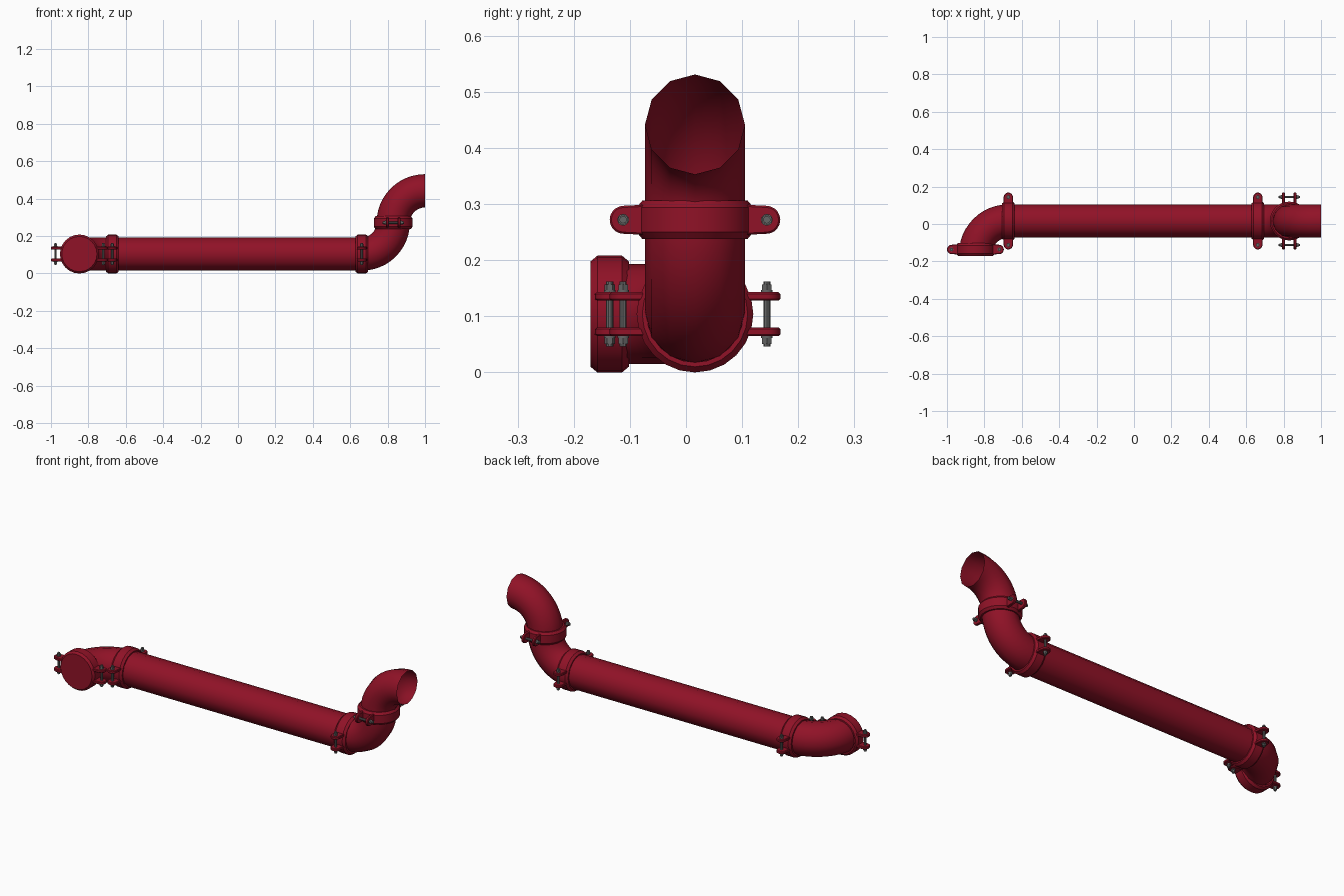
import bpy, bmesh, math
from mathutils import Vector, Matrix

if "Cube" in bpy.data.objects:
    bpy.data.objects.remove(bpy.data.objects["Cube"])

X, Y, Z = Vector((1, 0, 0)), Vector((0, 1, 0)), Vector((0, 0, 1))
CY, CZ, R = 0.016, 0.104, 0.089      # pipe centre line and radius


def material(name, rgb):
    m = bpy.data.materials.new(name)
    m.diffuse_color = (*rgb, 1)
    m.use_nodes = True
    m.node_tree.nodes["Principled BSDF"].inputs["Base Color"].default_value = m.diffuse_color
    return m


RED = material("pipe red", (0.28, 0.006, 0.020))
GREY = material("bolt grey", (0.13, 0.13, 0.13))


def finish(name, bm, mat, angle=35):
    bmesh.ops.recalc_face_normals(bm, faces=bm.faces[:])
    me = bpy.data.meshes.new(name)
    bm.to_mesh(me)
    bm.free()
    me.materials.append(mat)
    me.shade_smooth()
    me.set_sharp_from_angle(angle=math.radians(angle))
    ob = bpy.data.objects.new(name, me)
    bpy.context.collection.objects.link(ob)
    return ob


def skin(bm, rings, closed=False):
    """Join a list of point rings with quads."""
    vs = [[bm.verts.new(p) for p in ring] for ring in rings]
    n = len(vs[0])
    pairs = list(zip(vs, vs[1:])) + ([(vs[-1], vs[0])] if closed else [])
    for a, b in pairs:
        for i in range(n):
            j = (i + 1) % n
            bm.faces.new((a[i], a[j], b[j], b[i]))
    return vs


def circle(c, n, b, r, sides):
    return [c + n * r * math.cos(2 * math.pi * i / sides)
            + b * r * math.sin(2 * math.pi * i / sides) for i in range(sides)]


def elbow(name, start, d1, d2, bend, steps=12):
    """Open tube turning 90 degrees from d1 to d2."""
    bm, rings = bmesh.new(), []
    for k in range(steps + 1):
        t = math.pi / 2 * k / steps
        n = d1 * math.sin(t) - d2 * math.cos(t)
        rings.append(circle(start + d2 * bend + n * bend, n, d1.cross(d2), R, 12))
    skin(bm, rings)
    finish(name, bm, RED)


def rod(bm, c, z0, z1, r, sides):
    """Closed cylinder along local z."""
    lo, hi = skin(bm, [circle(c + Z * z, X, Y, r, sides) for z in (z0, z1)])
    bm.faces.new(lo)
    bm.faces.new(hi)


def clamp(name, centre, axis, lug):
    """Coupling: chamfered ring, two pairs of lugs, two bolts."""
    mat = Matrix((axis, lug, axis.cross(lug))).transposed().to_4x4()
    mat.translation = centre
    # ring
    bm = bmesh.new()
    prof = [(-.034, .086), (-.034, .094), (-.022, .104), (.022, .104), (.034, .094), (.034, .086)]
    skin(bm, [circle(X * x, Y, Z, r, 24) for x, r in prof], closed=True)
    finish(name + "_ring", bm, RED).matrix_world = mat
    # lugs with rounded ends
    bm = bmesh.new()
    for s in (-1, 1):
        outline = [(-.027, .085)] + [
            (-.025 * math.cos(math.pi * i / 10), .127 + .025 * math.sin(math.pi * i / 10))
            for i in range(11)] + [(.027, .085)]
        for z in (-.039, .024):
            lo, hi = skin(bm, [[Vector((x, s * y, h)) for x, y in outline]
                               for h in (z, z + .015)])
            bm.faces.new(lo)
            bm.faces.new(hi)
    ob = finish(name + "_lugs", bm, RED)
    ob.matrix_world = mat
    bev = ob.modifiers.new("soft edge", 'BEVEL')
    bev.width, bev.segments = .003, 1
    # bolts: shaft, washers, hex heads and nuts
    bm = bmesh.new()
    for s in (-1, 1):
        c = Y * s * .128
        rod(bm, c, -.058, .058, .0065, 10)
        for e in (-1, 1):
            rod(bm, c, e * .038, e * .043, .0105, 12)
            rod(bm, c, e * .043, e * .053, .0095, 6)
    finish(name + "_bolts", bm, GREY).matrix_world = mat


# main straight pipe
bm = bmesh.new()
skin(bm, [circle(Vector((x, CY, CZ)), Z, Y, R, 12) for x in (-.672, .662)])
finish("main_pipe", bm, RED)

# elbows
elbow("left_elbow", Vector((-.672, CY, CZ)), -X, -Y, .175)
elbow("lower_right_elbow", Vector((.662, CY, CZ)), X, Z, .168)
elbow("upper_right_elbow", Vector((.830, CY, .272)), Z, X, .170)

# couplings
clamp("left_clamp", Vector((-.672, CY, CZ)), X, Y)
clamp("right_clamp", Vector((.662, CY, CZ)), X, Y)
clamp("riser_clamp", Vector((.830, CY, .272)), Z, Y)
clamp("end_clamp", Vector((-.848, -.136, CZ)), Y, X)

# blanking disc on the left end
bm = bmesh.new()
a, b = skin(bm, [circle(Vector((-.848, y, CZ)), X, Z, .093, 24) for y in (-.170, -.158)])
bm.faces.new(a)
bm.faces.new(b)
finish("end_cap", bm, RED)
